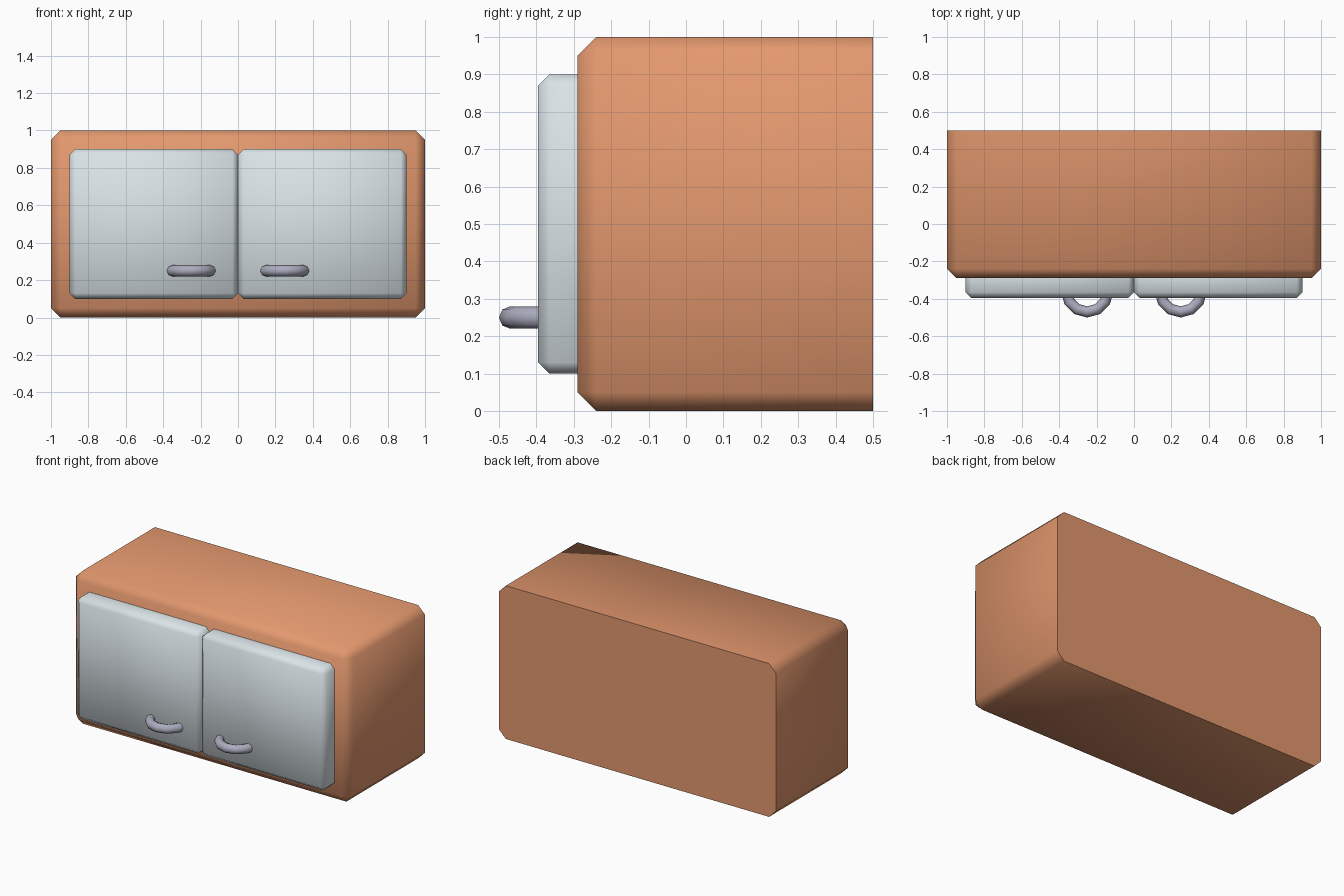
import bpy, bmesh, math
from mathutils import Vector

if "Cube" in bpy.data.objects:
    bpy.data.objects.remove(bpy.data.objects["Cube"])


def material(name, rgb):
    m = bpy.data.materials.new(name)
    lin = [(c / 255 / 12.92) if c / 255 <= 0.04045 else ((c / 255 + 0.055) / 1.055) ** 2.4 for c in rgb]
    m.diffuse_color = (*lin, 1)
    m.use_nodes = True
    m.node_tree.nodes["Principled BSDF"].inputs["Base Color"].default_value = m.diffuse_color
    return m


wood = material("warm_wood", (227, 152, 110))
panel = material("pale_grey", (222, 232, 236))
metal = material("grey_metal", (171, 172, 190))


def smooth(obj, angle):
    bpy.ops.object.select_all(action='DESELECT')
    obj.select_set(True)
    bpy.context.view_layer.objects.active = obj
    bpy.ops.object.shade_smooth_by_angle(angle=math.radians(angle))


def chamfered_box(name, lo, hi, chamfer, mat):
    """Box with every edge chamfered except those around its back face."""
    lo, hi = Vector(lo), Vector(hi)
    bm = bmesh.new()
    bmesh.ops.create_cube(bm, size=1)
    for v in bm.verts:
        v.co = (lo + hi) / 2 + v.co * (hi - lo)
    edges = [e for e in bm.edges if min(v.co.y for v in e.verts) < hi.y - 1e-4]
    bmesh.ops.bevel(bm, geom=edges, offset=chamfer, offset_type='OFFSET',
                    segments=1, affect='EDGES', profile=0.5)
    bmesh.ops.recalc_face_normals(bm, faces=bm.faces[:])
    mesh = bpy.data.meshes.new(name)
    bm.to_mesh(mesh)
    bm.free()
    mesh.materials.append(mat)
    obj = bpy.data.objects.new(name, mesh)
    bpy.context.collection.objects.link(obj)
    smooth(obj, 50)
    return obj


# Cabinet body
chamfered_box("cabinet_body", (-1, -0.29, 0), (1, 0.5, 1), 0.05, wood)

for side, label in ((-1, "left"), (1, "right")):
    # Door panel
    x0, x1 = sorted((0, side * 0.9))
    chamfered_box(label + "_door", (x0, -0.395, 0.1), (x1, -0.29, 0.9), 0.03, panel)

    # Ring handle, its rear half sunk in the door and trimmed away
    bpy.ops.mesh.primitive_torus_add(major_segments=12, minor_segments=8,
                                     major_radius=0.11, minor_radius=0.03,
                                     location=(side * 0.25, -0.36, 0.25))
    handle = bpy.context.object
    handle.name = label + "_handle"
    bm = bmesh.new()
    bm.from_mesh(handle.data)
    bmesh.ops.delete(bm, geom=[v for v in bm.verts if v.co.y > 0.01], context='VERTS')
    bm.to_mesh(handle.data)
    bm.free()
    handle.data.materials.append(metal)
    smooth(handle, 60)
